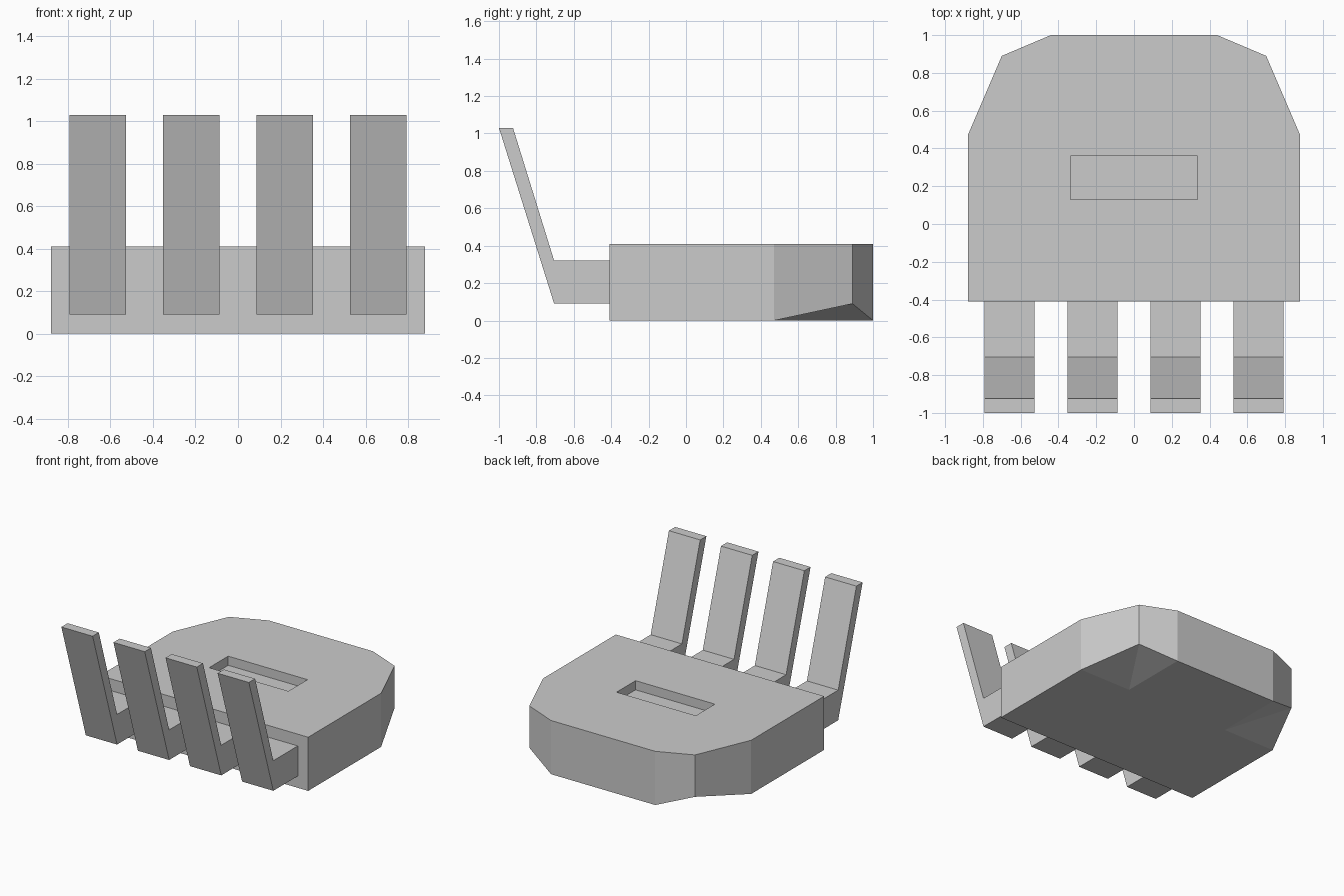
import bpy
import bmesh

if "Cube" in bpy.data.objects:
    bpy.data.objects.remove(bpy.data.objects["Cube"])


def make_object(name, bm):
    bmesh.ops.recalc_face_normals(bm, faces=bm.faces[:])
    mesh = bpy.data.meshes.new(name)
    bm.to_mesh(mesh)
    bm.free()
    obj = bpy.data.objects.new(name, mesh)
    bpy.context.collection.objects.link(obj)
    return obj


# Body: faceted outline, with the two rear lower corners lifted
HEIGHT = 0.41
half = [(0.88, -0.41), (0.88, 0.47), (0.70, 0.89), (0.44, 1.0)]
outline = half + [(-x, y) for x, y in reversed(half)]
lift = [0.09 if abs(x) == 0.70 else 0.0 for x, y in outline]

bm = bmesh.new()
top = [bm.verts.new((x, y, HEIGHT)) for x, y in outline]
low = [bm.verts.new((x, y, z)) for (x, y), z in zip(outline, lift)]
bm.faces.new(top)
for i in range(8):
    j = (i + 1) % 8
    bm.faces.new((low[i], low[j], top[j], top[i]))

# Underside: flat panels, plus two sloping triangles at each rear corner
inner_r = bm.verts.new((0.44, 0.47, 0))
inner_l = bm.verts.new((-0.44, 0.47, 0))
bm.faces.new((low[0], low[1], inner_r, inner_l, low[6], low[7]))
bm.faces.new((inner_r, low[3], low[4], inner_l))
for inner, a, b, c in ((inner_r, 1, 2, 3), (inner_l, 4, 5, 6)):
    bm.faces.new((inner, low[a], low[b]))
    bm.faces.new((inner, low[b], low[c]))
body = make_object("body", bm)

# Shallow slot in the top of the body
bm = bmesh.new()
bmesh.ops.create_cube(bm, size=1)
bmesh.ops.scale(bm, vec=(0.67, 0.23, 0.2), verts=bm.verts[:])
bmesh.ops.translate(bm, vec=(0, 0.245, HEIGHT - 0.07 + 0.1), verts=bm.verts[:])
cutter = make_object("slot_cutter", bm)
cutter.hide_render = True
cutter.hide_viewport = True
cut = body.modifiers.new("slot", 'BOOLEAN')
cut.operation = 'DIFFERENCE'
cut.solver = 'EXACT'
cut.object = cutter

# Prongs: bent side profile (y, z) extruded across the width
PROFILE = [(-0.405, 0.09), (-0.705, 0.09), (-1.0, 1.03),
           (-0.925, 1.03), (-0.705, 0.32), (-0.405, 0.32)]


def make_prong(name, x0, x1):
    bm = bmesh.new()
    face = bm.faces.new([bm.verts.new((x0, y, z)) for y, z in PROFILE])
    res = bmesh.ops.extrude_face_region(bm, geom=[face], use_keep_orig=True)
    verts = [v for v in res["geom"] if isinstance(v, bmesh.types.BMVert)]
    bmesh.ops.translate(bm, vec=(x1 - x0, 0, 0), verts=verts)
    return make_object(name, bm)


for i, cx in enumerate((-0.66, -0.22, 0.22, 0.66)):
    make_prong(f"prong_{i + 1}", cx - 0.132, cx + 0.132)
